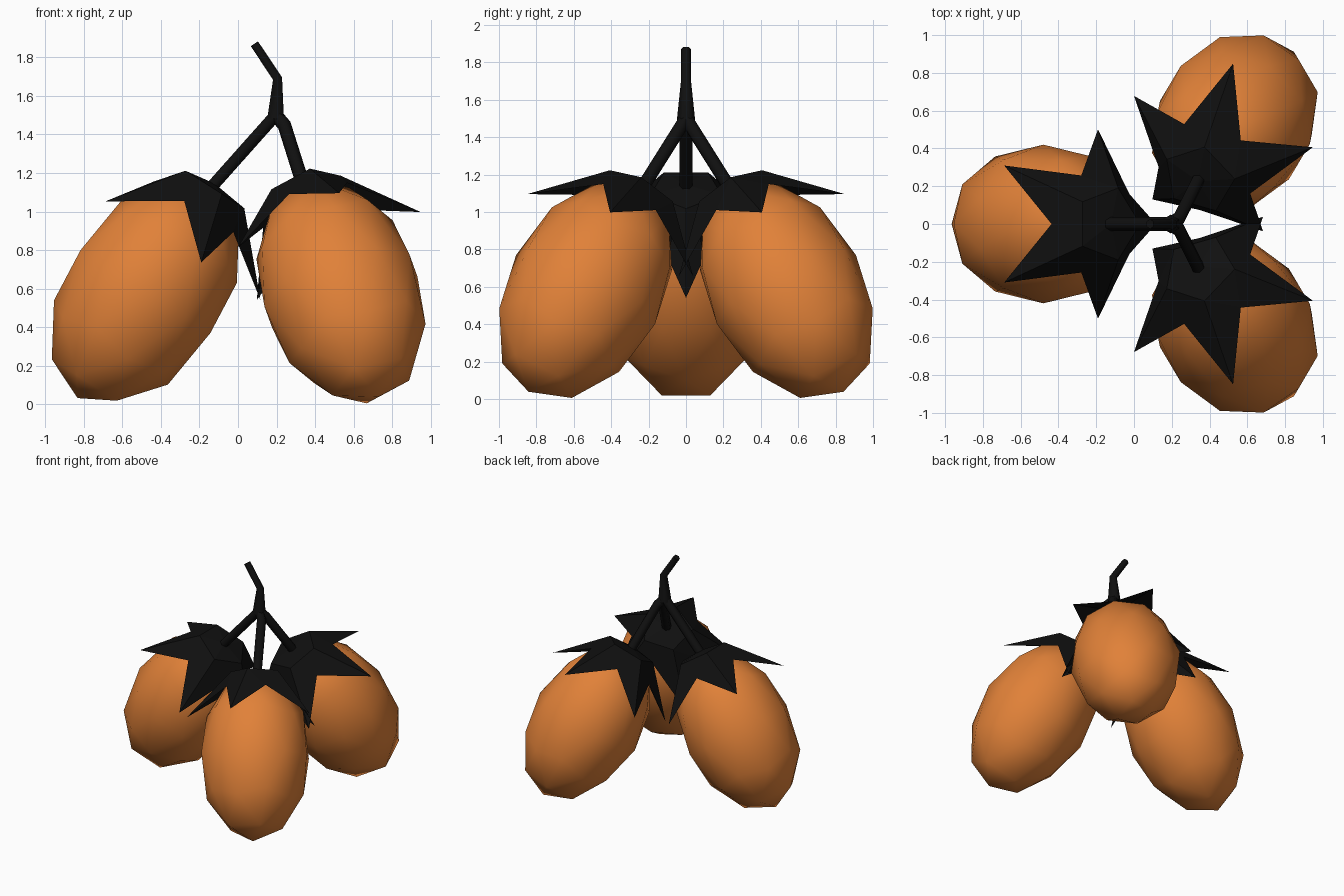
import bpy
import bmesh
from math import radians, sin, cos, pi
from mathutils import Matrix, Vector

cube = bpy.data.objects.get("Cube")
if cube:
    bpy.data.objects.remove(cube)


def make_material(name, rgb):
    mat = bpy.data.materials.new(name)
    mat.use_nodes = True
    mat.diffuse_color = (*rgb, 1)
    bsdf = mat.node_tree.nodes["Principled BSDF"]
    bsdf.inputs["Base Color"].default_value = (*rgb, 1)
    bsdf.inputs["Roughness"].default_value = 0.8
    return mat


orange = make_material("fruit_orange", (0.75, 0.22, 0.04))
black = make_material("stem_black", (0.005, 0.005, 0.005))


def add_mesh(name, bm, mat, matrix, smooth):
    mesh = bpy.data.meshes.new(name)
    bmesh.ops.recalc_face_normals(bm, faces=bm.faces)
    for face in bm.faces:
        face.smooth = smooth
    bm.to_mesh(mesh)
    bm.free()
    mesh.materials.append(mat)
    obj = bpy.data.objects.new(name, mesh)
    obj.matrix_world = matrix
    bpy.context.collection.objects.link(obj)


# Fruit body: stretched icosphere, pole towards the stem
LENGTH, WIDTH = 0.655, 0.42


def add_fruit(name, matrix):
    bm = bmesh.new()
    bmesh.ops.create_icosphere(bm, subdivisions=2, radius=1)
    bmesh.ops.scale(bm, vec=(WIDTH, WIDTH, LENGTH), verts=bm.verts)
    add_mesh(name, bm, orange, matrix, True)


# Calyx: five-pointed star cap with raised ridges, draped on the pole
def add_calyx(name, matrix):
    bm = bmesh.new()

    def ring(radius, height, offset):
        angles = [pi + offset + i * 2 * pi / 5 for i in range(5)]
        return [bm.verts.new((radius * cos(a), radius * sin(a), height)) for a in angles]

    top = bm.verts.new((0, 0, 0.665))
    ridges = ring(0.2, 0.64, pi / 5)
    tips = ring(0.527, 0.283, pi / 5)
    notches = ring(0.27, 0.505, 0)
    for i in range(5):
        j = (i + 1) % 5
        bm.faces.new((top, ridges[i], ridges[j]))
        bm.faces.new((ridges[i], notches[j], ridges[j]))
        bm.faces.new((ridges[i], tips[i], notches[j]))
        bm.faces.new((ridges[i], notches[i], tips[i]))
    add_mesh(name, bm, black, matrix, False)


# Stems: bevelled polylines with a radius per point
def add_stem(name, points):
    curve = bpy.data.curves.new(name, "CURVE")
    curve.dimensions = "3D"
    curve.bevel_depth = 1
    curve.bevel_resolution = 1
    curve.use_fill_caps = True
    spline = curve.splines.new("POLY")
    spline.points.add(len(points) - 1)
    for point, (co, radius) in zip(spline.points, points):
        point.co = (*co, 1)
        point.radius = radius
    curve.materials.append(black)
    obj = bpy.data.objects.new(name, curve)
    bpy.context.collection.objects.link(obj)


# Each fruit: centre, turn about z, lean, spin about its own axis
layout = {
    "right": ((-0.48, 0, 0.585), 0, 32.5, 0),
    "back_left": ((0.534, 0.537, 0.585), -122.4, 33.5, -16.6),
    "front_left": ((0.534, -0.537, 0.585), 122.4, 33.5, 16.6),
}
fork = Vector((0.195, 0, 1.5))
for side, (centre, turn, lean, spin) in layout.items():
    matrix = (Matrix.Translation(centre)
              @ Matrix.Rotation(radians(turn), 4, "Z")
              @ Matrix.Rotation(radians(lean), 4, "Y")
              @ Matrix.Rotation(radians(spin), 4, "Z"))
    add_fruit(side + "_fruit", matrix)
    add_calyx(side + "_calyx", matrix)
    pole = matrix @ Vector((0, 0, LENGTH))
    bend = fork.lerp(pole, 0.14) + Vector((0.025 if turn else 0, 0, 0))
    add_stem(side + "_branch", [(fork, 0.036), (bend, 0.036), (pole, 0.036)])

# Main stalk with a bent tip
add_stem("main_stem", [((0.085, 0, 1.87), 0.026), ((0.205, 0, 1.69), 0.028),
                       ((0.195, 0, 1.48), 0.05)])
